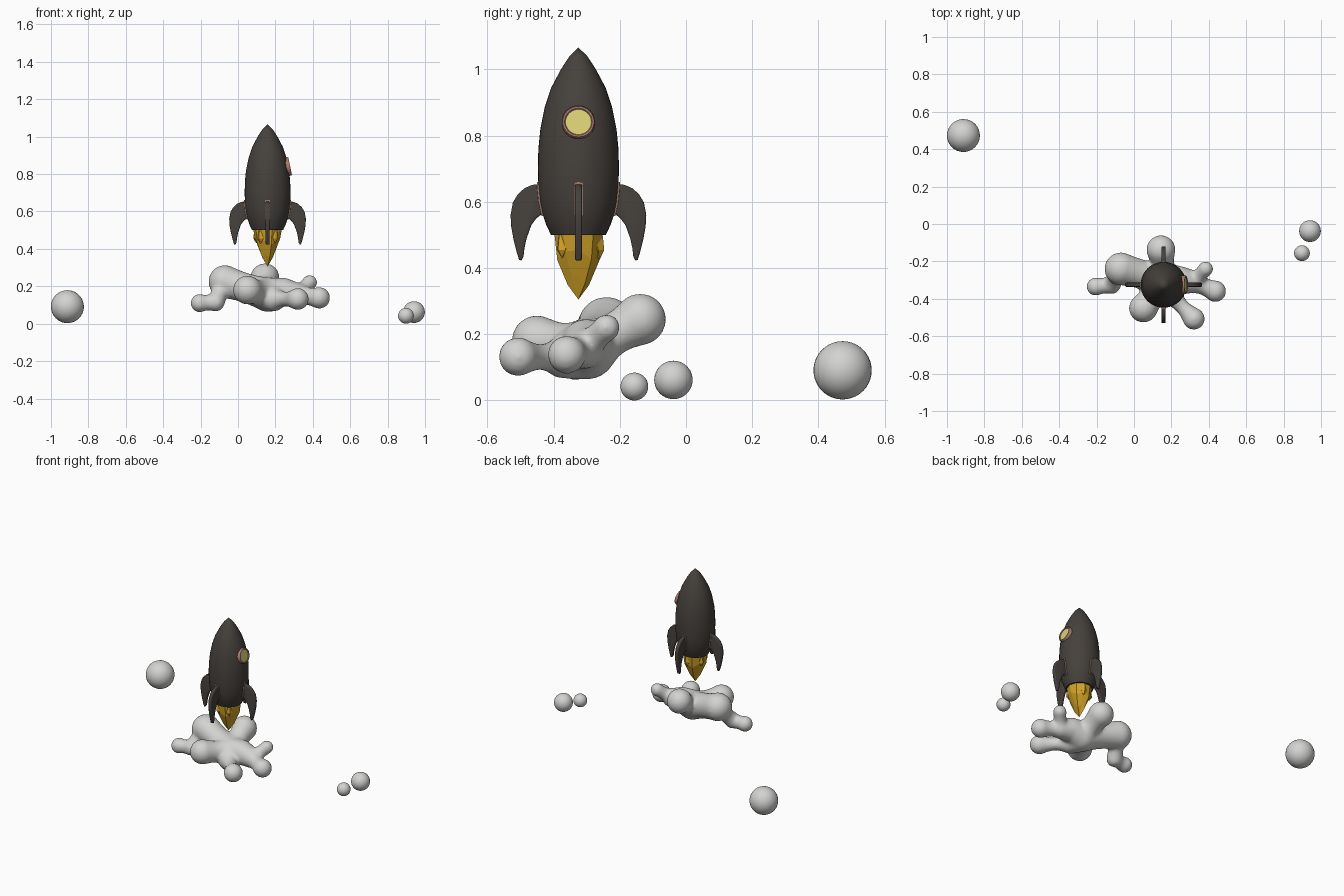
import bpy, bmesh, math
from mathutils import Matrix, Vector

if "Cube" in bpy.data.objects:
    bpy.data.objects.remove(bpy.data.objects["Cube"])

CX, CY = 0.158, -0.325          # rocket axis


def mat(name, col):
    m = bpy.data.materials.new(name)
    m.diffuse_color = (*col, 1)
    m.use_nodes = True
    m.node_tree.nodes["Principled BSDF"].inputs["Base Color"].default_value = m.diffuse_color
    return m


HULL = mat("dark_hull", (0.060, 0.052, 0.045))
COPPER = mat("copper_trim", (0.40, 0.22, 0.16))
FLAME = mat("golden_flame", (0.65, 0.37, 0.02))
GLASS = mat("yellow_glass", (0.70, 0.63, 0.18))
SMOKE = mat("grey_smoke", (0.65, 0.65, 0.64))


def finish(bm, name, material, matrix=Matrix(), angle=None):
    bmesh.ops.recalc_face_normals(bm, faces=bm.faces)
    me = bpy.data.meshes.new(name)
    bm.to_mesh(me)
    bm.free()
    me.transform(matrix)
    me.materials.append(material)
    ob = bpy.data.objects.new(name, me)
    bpy.context.collection.objects.link(ob)
    if angle:
        bpy.ops.object.select_all(action='DESELECT')
        ob.select_set(True)
        bpy.context.view_layer.objects.active = ob
        bpy.ops.object.shade_smooth_by_angle(angle=math.radians(angle))
    return ob


def lathe(profile, n, closed=False):
    """Revolve (radius, z) points round z; zero radius makes a pole."""
    bm = bmesh.new()
    rings = []
    for r, z in profile:
        if r == 0:
            rings.append([bm.verts.new((0, 0, z))] * n)
        else:
            rings.append([bm.verts.new((r * math.cos(2 * math.pi * i / n),
                                        r * math.sin(2 * math.pi * i / n), z))
                          for i in range(n)])
    pairs = list(zip(rings, rings[1:]))
    if closed:
        pairs.append((rings[-1], rings[0]))
    for a, b in pairs:
        for i in range(n):
            j = (i + 1) % n
            bm.faces.new(list(dict.fromkeys((a[i], a[j], b[j], b[i]))))
    return bm


def plate(points, half, bevel):
    """Flat outline in the xz plane, thickened along y, with rounded rims."""
    bm = bmesh.new()
    f = bm.faces.new([bm.verts.new((x, -half, z)) for x, z in points])
    res = bmesh.ops.extrude_face_region(bm, geom=[f])
    vs = [v for v in res["geom"] if isinstance(v, bmesh.types.BMVert)]
    bmesh.ops.translate(bm, verts=vs, vec=(0, 2 * half, 0))
    rims = [e for e in bm.edges if abs(e.verts[0].co.y - e.verts[1].co.y) < 1e-6]
    bmesh.ops.bevel(bm, geom=rims, offset=bevel, segments=3, profile=0.5,
                    affect='EDGES', clamp_overlap=True)
    return bm


AXIS = Matrix.Translation((CX, CY, 0))

# Rocket body
body = [(0, 0.5), (0.083, 0.5), (0.097, 0.53), (0.109, 0.565), (0.116, 0.60),
        (0.121, 0.65), (0.1225, 0.70), (0.121, 0.76), (0.115, 0.82),
        (0.102, 0.885), (0.082, 0.945), (0.053, 1.0), (0.027, 1.04), (0, 1.066)]
finish(lathe(body, 40), "rocket_body", HULL, AXIS, 35)

# Four curved fins with copper root trim
fin = [(0.10, 0.64), (0.118, 0.654), (0.14, 0.651), (0.163, 0.641), (0.183, 0.623),
       (0.198, 0.598), (0.205, 0.56), (0.203, 0.525), (0.196, 0.486),
       (0.187, 0.45), (0.179, 0.424), (0.172, 0.423), (0.166, 0.434),
       (0.163, 0.46), (0.157, 0.488), (0.142, 0.53), (0.127, 0.55),
       (0.112, 0.562), (0.095, 0.567)]
trim = [(0.09, 0.557), (0.1115, 0.557), (0.1205, 0.60), (0.1245, 0.64),
        (0.1255, 0.66), (0.09, 0.66)]
for i, side in enumerate(("right", "back", "left", "front")):
    m = AXIS @ Matrix.Rotation(i * math.pi / 2, 4, 'Z')
    finish(plate(fin, 0.011, 0.006), side + "_fin", HULL, m, 50)
    finish(plate(trim, 0.014, 0.002), side + "_fin_trim", COPPER, m, 40)

# Round window on the right side, tilted with the hull
wm = (AXIS @ Matrix.Translation((0.111, 0, 0.84))
      @ Matrix.Rotation(math.radians(90 - 12), 4, 'Y'))
ring = [(0.039, -0.02), (0.039, 0.007), (0.042, 0.010), (0.047, 0.010),
        (0.050, 0.006), (0.050, -0.02)]
finish(lathe(ring, 32, True), "window_ring", COPPER, wm, 40)
finish(lathe([(0, 0.005), (0.040, 0.005), (0.040, -0.003), (0, -0.003)], 32),
       "window_glass", GLASS, wm)

# Faceted flame: uneven middle rings, one pointed tip
bm = lathe([(0, 0.502), (0.076, 0.502), (0.067, 0.44), (0.034, 0.365), (0, 0.305)], 10)
for v in bm.verts:
    r = math.hypot(v.co.x, v.co.y)
    if 0.02 < r < 0.07:
        k = round(math.atan2(v.co.y, v.co.x) / (math.pi / 5)) % 10
        v.co.z += (0.014, -0.012, 0.006, -0.016, 0.01)[k % 5]
finish(bm, "flame", FLAME, AXIS)

# Small side tongues of the flame
for i, (deg, low) in enumerate(((75, 0.423), (160, 0.43), (235, 0.427), (310, 0.43))):
    bm = lathe([(0, 0.5), (0.022, 0.5), (0.020, 0.455), (0, low)], 5)
    for v in bm.verts:
        v.co.x += 0.054 + (0.5 - v.co.z) * 0.15
    finish(bm, f"flame_tongue_{i + 1}", FLAME,
           AXIS @ Matrix.Rotation(math.radians(deg), 4, 'Z'))

# Smoke cloud: chains of balls fused by remeshing and smoothing
P = {"hub": (0.16, -0.30, 0.155, 0.088), "A": (0.144, -0.138, 0.245, 0.074),
     "B": (-0.07, -0.24, 0.225, 0.084), "C": (-0.205, -0.335, 0.11, 0.045),
     "C2": (-0.12, -0.325, 0.115, 0.046), "D": (0.05, -0.45, 0.18, 0.073),
     "E": (0.32, -0.507, 0.132, 0.055), "F": (0.435, -0.36, 0.138, 0.054),
     "G": (0.383, -0.24, 0.22, 0.037), "K": (0.32, -0.31, 0.155, 0.056),
     "M": (0.24, -0.30, 0.17, 0.072), "N": (0.19, -0.37, 0.13, 0.06)}
LINKS = [("hub", "A", .25), ("hub", "B", .12), ("B", "C2", .3), ("C2", "C", .15),
         ("hub", "D", .2), ("N", "E", .35), ("hub", "M", 0), ("M", "K", 0),
         ("K", "F", .2), ("K", "G", .2), ("hub", "N", 0)]


def ball(bm, c, r, u=24, v=16):
    bmesh.ops.create_uvsphere(bm, u_segments=u, v_segments=v, radius=r,
                              matrix=Matrix.Translation(c))


bm = bmesh.new()
for a, b, waist in LINKS:
    pa, pb = Vector(P[a]), Vector(P[b])
    for s in range(9):
        t = s / 8
        p = pa.lerp(pb, t)
        ball(bm, p.xyz, (p.w + 0.004) * (1 - waist * math.sin(math.pi * t)))
cloud = finish(bm, "smoke_cloud", SMOKE)
rm = cloud.modifiers.new("fuse", 'REMESH')
rm.mode = 'VOXEL'
rm.voxel_size = 0.009
rm.use_smooth_shade = True
sm = cloud.modifiers.new("soften", 'SMOOTH')
sm.factor = 0.5
sm.iterations = 10

# Loose smoke puffs
for i, (x, y, z, r) in enumerate(((-0.912, 0.473, 0.091, 0.088),
                                  (0.941, -0.038, 0.062, 0.058),
                                  (0.898, -0.156, 0.042, 0.042))):
    bm = bmesh.new()
    ball(bm, (x, y, z), r, 32, 20)
    finish(bm, f"smoke_puff_{i + 1}", SMOKE, angle=60)
